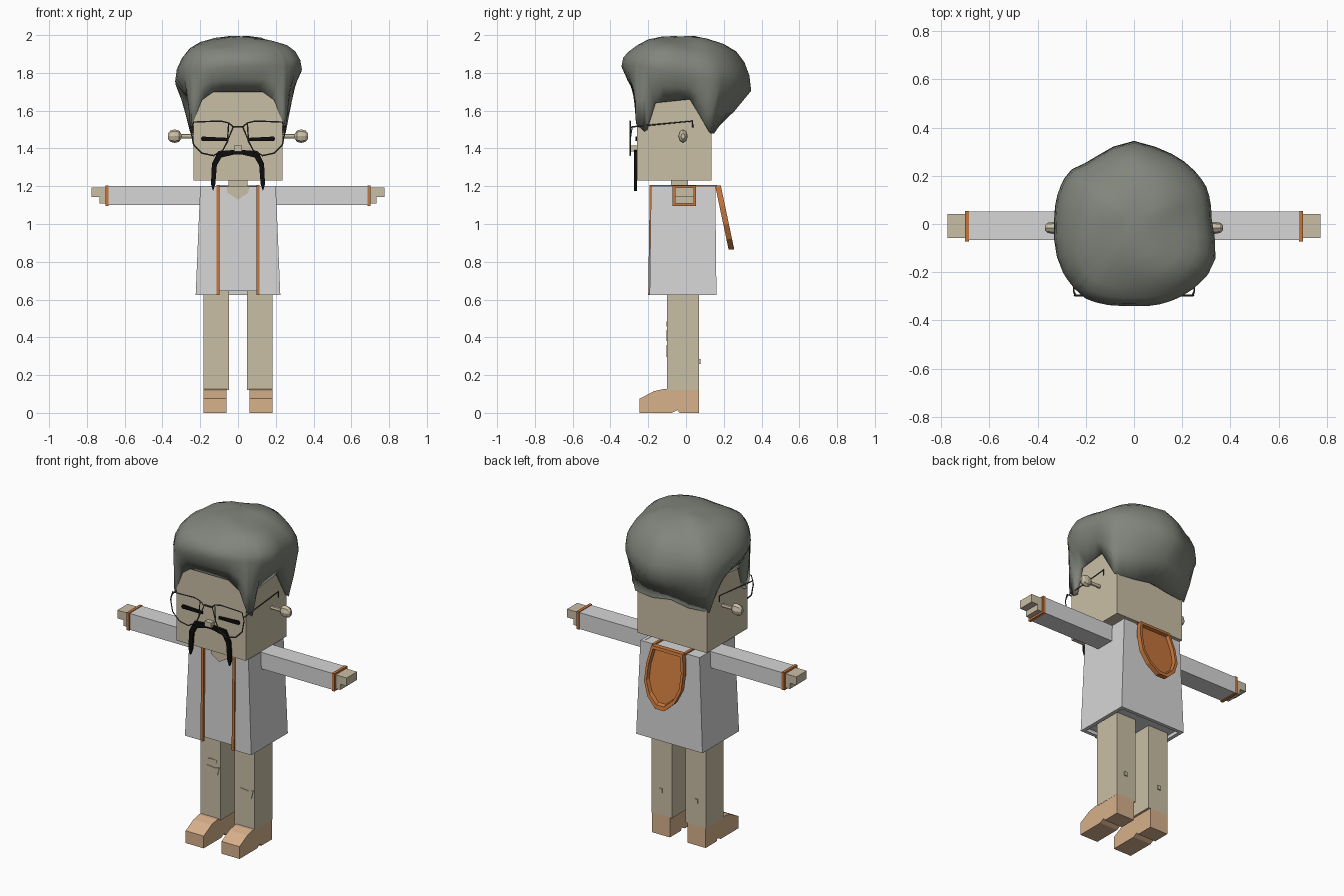
import bpy, bmesh, math

cube = bpy.data.objects.get("Cube")
if cube:
    bpy.data.objects.remove(cube, do_unlink=True)


def material(name, r, g, b):
    m = bpy.data.materials.new(name)
    m.use_nodes = True
    m.diffuse_color = (r, g, b, 1)
    bsdf = next(n for n in m.node_tree.nodes if n.type == 'BSDF_PRINCIPLED')
    bsdf.inputs["Base Color"].default_value = (r, g, b, 1)
    bsdf.inputs["Roughness"].default_value = 0.8
    return m


SKIN = material("beige", .59, .52, .38)
CLOTH = material("light grey", .67, .67, .67)
TRIM = material("orange", .56, .18, .045)
SHOE = material("tan", .68, .44, .26)
HAIR = material("hair grey", .22, .235, .20)
WIRE = material("dark grey", .07, .07, .07)
BLACK = material("black", .004, .004, .004)
SIDES = ((-1, "right"), (1, "left"))


def loft(name, rings, mat, smooth=False):
    """Skin a list of equal-length closed rings and cap both ends."""
    bm = bmesh.new()
    loops = [[bm.verts.new(p) for p in ring] for ring in rings]
    n = len(loops[0])
    for a, b in zip(loops, loops[1:]):
        for i in range(n):
            j = (i + 1) % n
            bm.faces.new((a[i], a[j], b[j], b[i]))
    bm.faces.new(loops[0])
    bm.faces.new(loops[-1])
    bmesh.ops.recalc_face_normals(bm, faces=bm.faces)
    for f in bm.faces:
        f.smooth = smooth
    me = bpy.data.meshes.new(name)
    bm.to_mesh(me)
    bm.free()
    me.materials.append(mat)
    ob = bpy.data.objects.new(name, me)
    bpy.context.collection.objects.link(ob)
    return ob


def rect(x0, x1, y0, y1, z):
    return [(x0, y0, z), (x1, y0, z), (x1, y1, z), (x0, y1, z)]


def box(name, x0, x1, y0, y1, z0, z1, mat):
    return loft(name, [rect(x0, x1, y0, y1, z0), rect(x0, x1, y0, y1, z1)], mat)


def plate(name, pts, y0, y1, mat):
    """Extrude an x-z outline along y."""
    return loft(name, [[(x, y, z) for x, z in pts] for y in (y0, y1)], mat)


def side_prism(name, pts, x0, x1, mat):
    """Extrude a y-z outline along x."""
    return loft(name, [[(x, y, z) for y, z in pts] for x in (x0, x1)], mat)


def wire(name, pts, closed=False, radius=.004):
    cu = bpy.data.curves.new(name, 'CURVE')
    cu.dimensions = '3D'
    cu.bevel_depth = radius
    cu.bevel_resolution = 0
    sp = cu.splines.new('POLY')
    sp.points.add(len(pts) - 1)
    for p, co in zip(sp.points, pts):
        p.co = (*co, 1)
    sp.use_cyclic_u = closed
    cu.materials.append(WIRE)
    bpy.context.collection.objects.link(bpy.data.objects.new(name, cu))


# Head, neck and nose
box("head", -.235, .235, -.26, .135, 1.23, 1.78, SKIN)
box("neck", -.05, .05, -.08, .01, 1.15, 1.24, SKIN)
box("nose", -.022, .022, -.29, -.26, 1.385, 1.415, SKIN)

# Coat: open-fronted tapered shell around a shirt
plan = [(-.105, -.185), (-.2, -.185), (-.2, .155), (.2, .155), (.2, -.185), (.105, -.185),
        (.105, -.165), (.18, -.165), (.18, .135), (-.18, .135), (-.18, -.165), (-.105, -.165)]
hem = [(x * 1.12 if abs(x) > .15 else x, y * 1.04, .625) for x, y in plan]
loft("coat", [hem, [(x, y, 1.2) for x, y in plan]], CLOTH)
loft("shirt", [rect(-.205, .205, -.18, .14, .645), rect(-.185, .185, -.172, .14, 1.198)], CLOTH)
plate("neckline", [(-.06, 1.2), (-.055, 1.165), (0, 1.13), (.055, 1.165), (.06, 1.2)],
      -.18, -.172, SKIN)

# Hood lying on the back: rim around a shallow recess
outline = [(-.105, 1.205), (-.125, 1.1), (-.125, 1.0), (-.09, .92), (-.03, .865),
           (.03, .865), (.09, .92), (.125, 1.0), (.125, 1.1), (.105, 1.205)]


def hood_ring(scale, depth):
    ring = []
    for x, z in outline:
        z = 1.06 + (z - 1.06) * scale
        ring.append((x * scale, .155 + (1.2 - z) * .21 + depth, z))
    return ring


loft("hood", [hood_ring(1, 0), hood_ring(1, .03), hood_ring(.88, .03), hood_ring(.84, .01)], TRIM)

# Mirrored parts
for s, side in SIDES:
    def sbox(part, x0, x1, *rest):
        return box(f"{side}_{part}", s * x0, s * x1, *rest)

    # Coat edging from hem over the shoulder to the hood
    side_prism(side + "_coat_trim",
               [(-.2, .625), (-.192, 1.206), (.165, 1.206), (.165, 1.195), (-.18, 1.195), (-.185, .625)],
               s * .097, s * .114, TRIM)

    # Arm, cuff and hand
    sbox("arm", .17, .69, -.066, .052, 1.1, 1.2, CLOTH)
    sbox("cuff", .685, .702, -.072, .054, 1.096, 1.204, TRIM)
    sbox("hand", .7, .775, -.058, .042, 1.143, 1.193, SKIN)
    sbox("thumb", .7, .732, -.058, .042, 1.108, 1.143, SKIN)

    # Leg and shoe
    sbox("leg", .047, .183, -.1, .07, .12, .7, SKIN)
    side_prism(side + "_shoe",
               [(-.245, 0), (-.245, .075), (-.17, .115), (-.12, .126), (.07, .126), (.07, 0),
                (-.035, 0), (-.045, .016), (-.075, 0)], s * .06, s * .182, SHOE)
    sbox("calf_patch", .11, .13, .07, .076, .26, .285, SKIN)

    # Ear stalk with an eight-sided knob
    def ear_ring(x, r):
        return [(s * x, -.016 + .7 * r * math.cos(a * math.pi / 4), 1.465 + r * math.sin(a * math.pi / 4))
                for a in range(8)]
    loft(side + "_ear", [ear_ring(x, r) for x, r in
                         ((.23, .012), (.3, .012), (.312, .03), (.335, .036), (.358, .03), (.37, .015))], SKIN)

    # Closed eye
    plate(side + "_eye", [(s * x, z) for x, z in
                          ((.055, 1.44), (.055, 1.456), (.19, 1.463), (.197, 1.45), (.19, 1.44))],
          -.268, -.26, BLACK)

    # Lens frame and temple
    lens = [(.05, 1.535), (.09, 1.545), (.235, 1.54), (.248, 1.49), (.235, 1.42), (.19, 1.375),
            (.13, 1.362), (.08, 1.39), (.055, 1.44)]
    wire(side + "_lens_frame", [(s * x, -.296, z) for x, z in lens], True)
    wire(side + "_temple", [(s * .243, -.296, 1.51), (s * .25, -.28, 1.515), (s * .25, .035, 1.545),
                            (s * .25, .035, 1.51)])

wire("glasses_bridge", [(-.05, -.296, 1.535), (-.025, -.296, 1.515), (.025, -.296, 1.515), (.05, -.296, 1.535)])
wire("glasses_nose_wire", [(-.055, -.296, 1.44), (-.025, -.285, 1.515), (.025, -.285, 1.515),
                           (.055, -.296, 1.44)], radius=.003)

# Horseshoe moustache
half = [(.02, 1.392), (.105, 1.385), (.138, 1.32), (.143, 1.21), (.132, 1.175),
        (.12, 1.21), (.112, 1.31), (.088, 1.352), (.02, 1.368)]
plate("moustache", half + [(-x, z) for x, z in reversed(half)], -.275, -.259, BLACK)

# Knee patches
for name, cx, cz, w, h in (("right_knee_patch", -.113, .41, .058, .03),
                           ("right_knee_tear", -.1, .47, .03, .013),
                           ("left_knee_patch", .113, .328, .062, .032)):
    plate(name, [(cx + w * a, cz + h * b) for a, b in
                 ((-1, .6), (-.4, .9), (.5, .7), (1, 1), (.8, -.6), (.3, -1), (-.6, -.8))],
          -.104, -.099, SKIN)

# Hair: hairline around the head, lofted out to the widest contour and over the crown
line = [(0, -.275, 1.7), (.13, -.275, 1.7), (.2, -.272, 1.65), (.245, -.265, 1.53), (.252, -.22, 1.49),
        (.252, -.17, 1.64), (.252, .02, 1.66), (.252, .13, 1.48), (.12, .15, 1.48), (0, .15, 1.5)]
line += [(-x, y, z) for x, y, z in line[-2:0:-1]]
contour = [(-.27, .22), (-.18, .26), (0, .345), (.11, .31), (.3, .155), (.32, 0), (.335, -.17),
           (.25, -.265), (-.02, -.338), (-.2, -.31), (-.29, -.21), (-.33, 0), (-.31, .145)]
polar = sorted((math.atan2(y, x), math.hypot(x, y)) for x, y in contour)
TAU = math.tau
polar = [(polar[-1][0] - TAU, polar[-1][1])] + polar + [(polar[0][0] + TAU, polar[0][1])]


def reach(a):
    for (a0, r0), (a1, r1) in zip(polar, polar[1:]):
        if a0 <= a <= a1:
            return r0 + (r1 - r0) * (a - a0) / (a1 - a0)


columns = []
STEPS = 3
for i, p in enumerate(line):
    q = line[(i + 1) % len(line)]
    for k in range(STEPS):
        hx, hy, hz = (u + (v - u) * k / STEPS for u, v in zip(p, q))
        a = math.atan2(hy, hx)
        r = max(reach(a), math.hypot(hx, hy) + .005)
        wz = 1.77 - .065 * math.sin(a) + .025 * math.cos(a)
        ox, oy = r * math.cos(a), r * math.sin(a)
        # inner lip, hairline, bulge, then crown
        col = [(hx * .92, hy * .92, hz + .01), (hx, hy, hz)]
        col.append((hx + (ox - hx) * .55, hy + (oy - hy) * .55, hz + (wz - hz) * .48))
        for t in (0, 14, 28, 42, 56, 70, 82):
            t = math.radians(t)
            c = math.cos(t) ** .88
            lump = .008 * math.sin(3 * a + 5 * t) * math.sin(2 * t)
            col.append((ox * c, oy * c, wz + (1.995 - wz) * math.sin(t) ** .9 + lump))
        columns.append(col)
loft("hair", list(zip(*columns)), HAIR, smooth=True)
